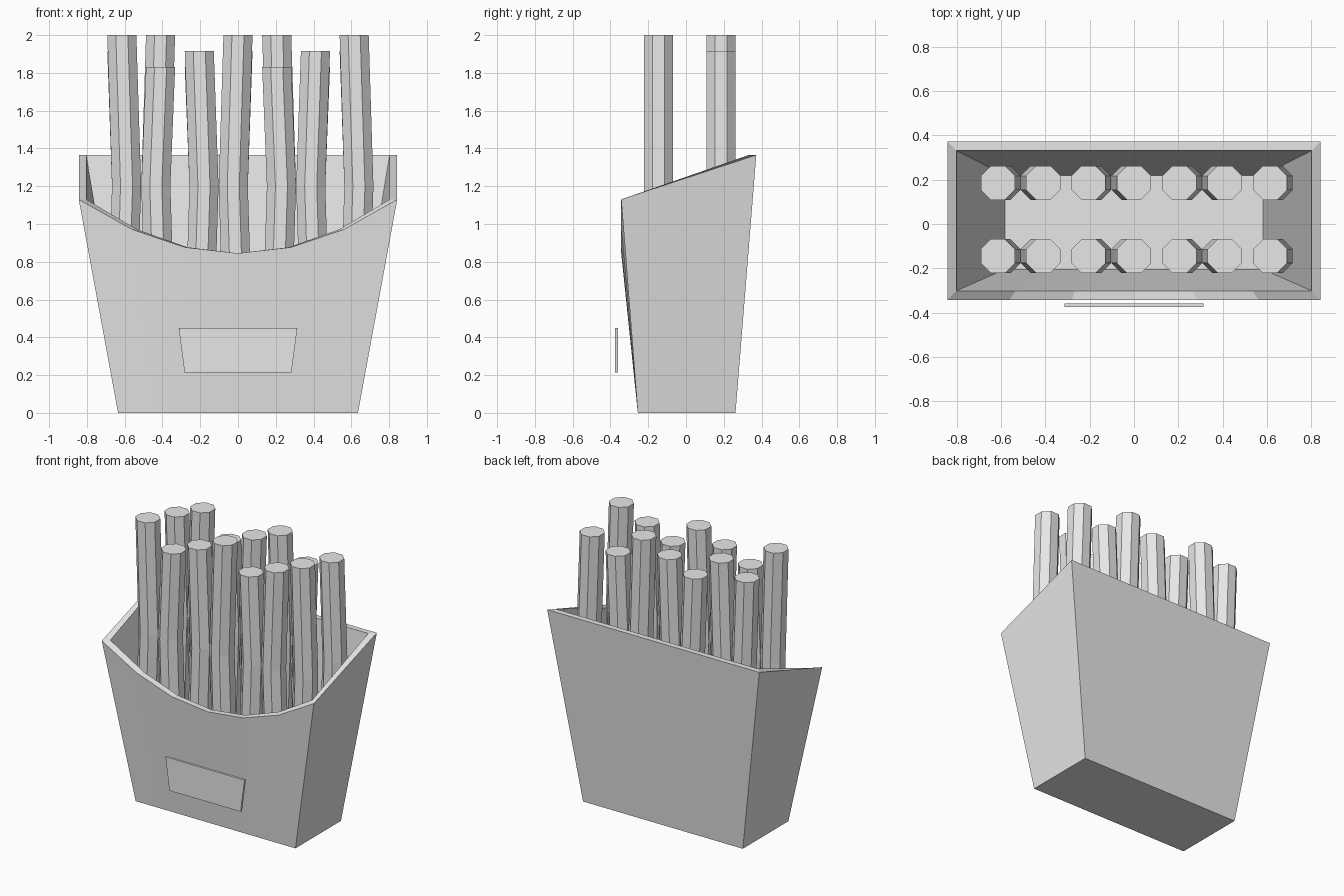
import bpy
import bmesh
import math

cube = bpy.data.objects.get("Cube")
if cube:
    bpy.data.objects.remove(cube, do_unlink=True)

grey = bpy.data.materials.new("light grey")
grey.use_nodes = True
grey.diffuse_color = (0.8, 0.8, 0.8, 1)
grey.node_tree.nodes["Principled BSDF"].inputs["Base Color"].default_value = (0.8, 0.8, 0.8, 1)


def loft(name, loops):
    """Skin a stack of equal-length point loops and cap both ends."""
    bm = bmesh.new()
    rings = [[bm.verts.new(p) for p in loop] for loop in loops]
    n = len(rings[0])
    for a, b in zip(rings, rings[1:]):
        for i in range(n):
            j = (i + 1) % n
            bm.faces.new((a[i], a[j], b[j], b[i]))
    bm.faces.new(rings[0][::-1])
    bm.faces.new(rings[-1])
    bmesh.ops.recalc_face_normals(bm, faces=bm.faces)
    mesh = bpy.data.meshes.new(name)
    bm.to_mesh(mesh)
    bm.free()
    mesh.materials.append(grey)
    obj = bpy.data.objects.new(name, mesh)
    bpy.context.collection.objects.link(obj)
    return obj


def box_loop(half_x, front, back, z=None):
    """Carton outline: segmented front edge, then the two back corners.
    Without a height it follows the scooped, sloping rim."""
    steps = [i / 3 for i in range(-3, 4)]
    loop = [(t * half_x, front, 0.845 + 0.285 * t * t if z is None else z) for t in steps]
    back_z = 1.365 if z is None else z
    return loop + [(half_x, back, back_z), (-half_x, back, back_z)]


# Carton: outside wall, rim, inside wall and floor
loft("carton", [
    box_loop(0.635, -0.255, 0.262, 0),
    box_loop(0.843, -0.343, 0.372),
    box_loop(0.803, -0.302, 0.332),
    box_loop(0.583, -0.205, 0.22, 0.05),
])

# Front label plate, standing just off the carton
loft("label_plate", [
    [(-0.283, y, 0.215), (0.283, y, 0.215), (0.314, y, 0.45), (-0.314, y, 0.45)]
    for y in (-0.375, -0.359)
])


# Fries: octagonal sticks, each kinked sideways at mid height
def fry_ring(x, y, z):
    radius = 0.077 / math.cos(math.pi / 8)
    angles = [math.pi / 8 + k * math.pi / 4 for k in range(8)]
    return [(x + radius * math.cos(a), y + radius * math.sin(a), z) for a in angles]


heights = (2.0, 1.83, 1.915)
for row, (row_name, y) in enumerate((("front", -0.145), ("back", 0.186))):
    for i in range(7):
        x = (i - 3) * 0.205
        bend = 0.025 if i % 2 == 0 else -0.025
        top = heights[(i + 2 * row) % 3]
        loft(f"{row_name}_fry_{i + 1}", [
            fry_ring(x, y, 0.4),
            fry_ring(x + bend, y, 1.2),
            fry_ring(x, y, top),
        ])
